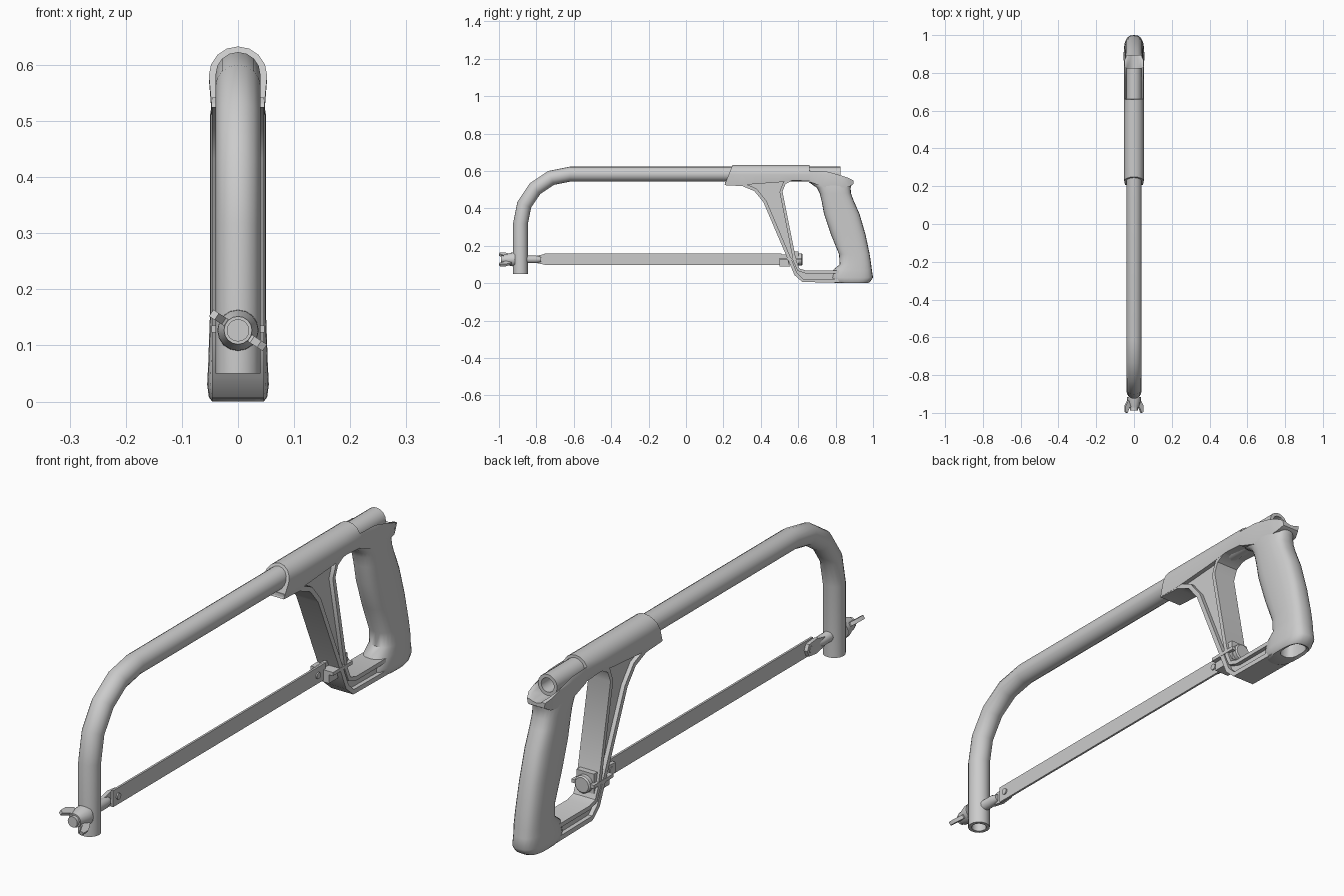
import bpy, bmesh, math
from mathutils import Vector

if "Cube" in bpy.data.objects:
    bpy.data.objects.remove(bpy.data.objects["Cube"])

SIDES = 16


def finish(name, bm, angle=35):
    bmesh.ops.recalc_face_normals(bm, faces=bm.faces)
    me = bpy.data.meshes.new(name)
    bm.to_mesh(me)
    bm.free()
    me.shade_smooth()
    me.set_sharp_from_angle(angle=math.radians(angle))
    ob = bpy.data.objects.new(name, me)
    bpy.context.collection.objects.link(ob)
    return ob


def loft(name, rings, closed=False, angle=35):
    """Skin equal-length rings of points; cap the ends unless closed."""
    bm = bmesh.new()
    vs = [[bm.verts.new(p) for p in r] for r in rings]
    n = len(rings[0])
    pairs = list(zip(vs, vs[1:])) + ([(vs[-1], vs[0])] if closed else [])
    for a, b in pairs:
        for i in range(n):
            j = (i + 1) % n
            bm.faces.new((a[i], a[j], b[j], b[i]))
    if not closed:
        bm.faces.new(vs[0])
        bm.faces.new(vs[-1])
    return finish(name, bm, angle)


def slab(name, pts, x0, x1):
    """Extrude a (y, z) outline from x0 to x1."""
    return loft(name, [[(x, y, z) for y, z in pts] for x in (x0, x1)])


def lathe_y(name, stations, z=0.127, n=SIDES):
    """Round solid along y from (y, radius) stations."""
    return loft(name, [[(r * math.cos(2 * math.pi * i / n), y, z + r * math.sin(2 * math.pi * i / n))
                        for i in range(n)] for y, r in stations])


def rim(name, path, t, hw):
    """Flange of thickness t following a (y, z) path, half-width hw."""
    p = [Vector(q) for q in path]
    off = []
    for i, q in enumerate(p):
        d = (p[min(i + 1, len(p) - 1)] - p[max(i - 1, 0)]).normalized()
        off.append(q + Vector((-d.y, d.x)) * t)
    rings = [[(-hw, *a), (hw, *a), (hw, *b), (-hw, *b)] for a, b in zip(p, off)]
    return loft(name, rings)


# frame tube: hollow, bent once at the front
path = [((-0.885, 0.05), 90), ((-0.885, 0.318), 90)]
for k in range(1, 5):
    a = math.radians(180 - 22.5 * k)
    path.append(((-0.62 + 0.265 * math.cos(a), 0.318 + 0.265 * math.sin(a)), 90 - 22.5 * k))
path.append(((0.826, 0.583), 0))


def tube_ring(c, deg, r):
    n = Vector((-math.sin(math.radians(deg)), math.cos(math.radians(deg))))
    out = []
    for i in range(SIDES):
        a = 2 * math.pi * i / SIDES
        out.append((r * math.cos(a), c[0] + n.x * r * math.sin(a), c[1] + n.y * r * math.sin(a)))
    return out


loft("frame_tube", [tube_ring(c, d, 0.04) for c, d in path]
     + [tube_ring(c, d, 0.027) for c, d in reversed(path)], closed=True)


# sleeve over the tube, opening to a cradle at the back
def sleeve_ring(y, zb, shear=0.0, top=None, w=0.052):
    pts = [(-w * 0.9, zb)]
    for i in range(9):
        a = math.pi - math.pi * i / 8
        x, z = w * math.cos(a), 0.581 + 0.052 * math.sin(a)
        if top is not None:
            z = min(top, z)
            if abs(x) < 0.041:
                z = min(top, 0.583 - math.sqrt(0.041 ** 2 - x * x))
        pts.append((x, z))
    pts.append((w * 0.9, zb))
    return [(x, y + shear * (z - 0.525), z) for x, z in pts]


loft("handle_sleeve", [
    sleeve_ring(0.206, 0.525, 0.4), sleeve_ring(0.30, 0.525), sleeve_ring(0.50, 0.54),
    sleeve_ring(0.58, 0.55), sleeve_ring(0.66, 0.545), sleeve_ring(0.665, 0.54, 0, 0.618),
    sleeve_ring(0.75, 0.51, 0, 0.598), sleeve_ring(0.83, 0.51, 0, 0.576),
    sleeve_ring(0.87, 0.515, 0, 0.562, 0.049), sleeve_ring(0.895, 0.53, 0, 0.55, 0.038)], angle=40)


# contoured rear grip with a hollow in its base
def grip_ring(z, y0, y1, hx, n=24):
    out = []
    for i in range(n):
        a = 2 * math.pi * i / n
        c, s = math.cos(a), math.sin(a)
        e = 0.72
        out.append((hx * math.copysign(abs(s) ** e, s),
                    (y0 + y1) / 2 + (y1 - y0) / 2 * math.copysign(abs(c) ** e, c), z))
    return out


loft("rear_grip", [grip_ring(*s) for s in [
    (0.541, 0.655, 0.892, 0.045), (0.51, 0.70, 0.88, 0.05), (0.48, 0.715, 0.882, 0.05),
    (0.44, 0.725, 0.897, 0.05), (0.37, 0.738, 0.928, 0.05), (0.26, 0.775, 0.96, 0.05),
    (0.155, 0.818, 0.982, 0.05), (0.10, 0.822, 0.99, 0.052), (0.07, 0.785, 0.994, 0.053),
    (0.03, 0.775, 1.0, 0.055), (0.008, 0.78, 0.985, 0.052), (0.0, 0.80, 0.972, 0.046),
    (0.004, 0.855, 0.962, 0.034), (0.10, 0.86, 0.955, 0.032)]], angle=50)

# front strut and lower bar: thin web between two flanges
front_edge = [(0.208, 0.524), (0.302, 0.519), (0.366, 0.492), (0.414, 0.433),
              (0.553, 0.107), (0.58, 0.043), (0.623, 0.006), (0.84, 0.003)]
hole_edge = [(0.60, 0.553), (0.565, 0.548), (0.532, 0.53), (0.516, 0.49),
             (0.59, 0.118), (0.607, 0.078), (0.64, 0.068), (0.84, 0.068)]
slab("strut_web", front_edge + hole_edge[::-1], -0.03, 0.03)
rim("strut_front_flange", front_edge, 0.018, 0.046)
rim("strut_inner_flange", hole_edge, -0.016, 0.046)

# blade with pins at both ends
slab("blade", [(-0.757, 0.097), (0.51, 0.097), (0.51, 0.159), (-0.757, 0.159)], 0.0, 0.008)
for nm, y in (("front_blade_pin", -0.727), ("rear_blade_pin", 0.465)):
    slab(nm, [(y + 0.012 * math.cos(i * math.pi / 6), 0.128 + 0.012 * math.sin(i * math.pi / 6))
              for i in range(12)], -0.016, 0.013)

# front tension rod, flattening into the blade tab
lathe_y("tension_rod", [(-0.988, 0.02), (-0.80, 0.02), (-0.775, 0.013)])
slab("front_blade_tab", [(-0.81, 0.11), (-0.76, 0.10), (-0.715, 0.105), (-0.705, 0.128),
                         (-0.715, 0.15), (-0.76, 0.155), (-0.81, 0.144)], -0.014, 0.0)

# wing nut
lathe_y("wing_nut_hub", [(-0.915, 0.037), (-0.935, 0.036), (-0.965, 0.026), (-0.975, 0.025)])
ang = math.radians(-33)
for nm, s in (("wing_nut_left", -1), ("wing_nut_right", 1)):
    rad = Vector((s * math.cos(ang), 0, s * math.sin(ang)))
    nor = Vector((-math.sin(ang), 0, math.cos(ang)))
    outline = [(0.015, -0.93), (0.04, -0.935), (0.057, -0.965), (0.057, -0.995),
               (0.045, -1.0), (0.03, -0.97), (0.015, -0.965)]
    loft(nm, [[rad * r + nor * t + Vector((0, y, 0.127)) for r, y in outline]
              for t in (-0.007, 0.007)])

# rear blade holder clamped through the strut
slab("rear_holder_plate", [(0.50, 0.123), (0.617, 0.123), (0.617, 0.136), (0.50, 0.136)], -0.047, 0.047)
slab("rear_holder_block", [(0.50, 0.09), (0.555, 0.09), (0.545, 0.125), (0.50, 0.125)], -0.03, 0.03)
slab("rear_blade_tab", [(0.44, 0.11), (0.56, 0.10), (0.56, 0.155), (0.44, 0.148)], -0.014, 0.0)
slab("rear_square_washer", [(0.58, 0.095), (0.602, 0.095), (0.602, 0.17), (0.58, 0.17)], -0.036, 0.036)
lathe_y("rear_bolt", [(0.54, 0.018), (0.60, 0.018), (0.60, 0.033), (0.617, 0.033), (0.622, 0.028)])
